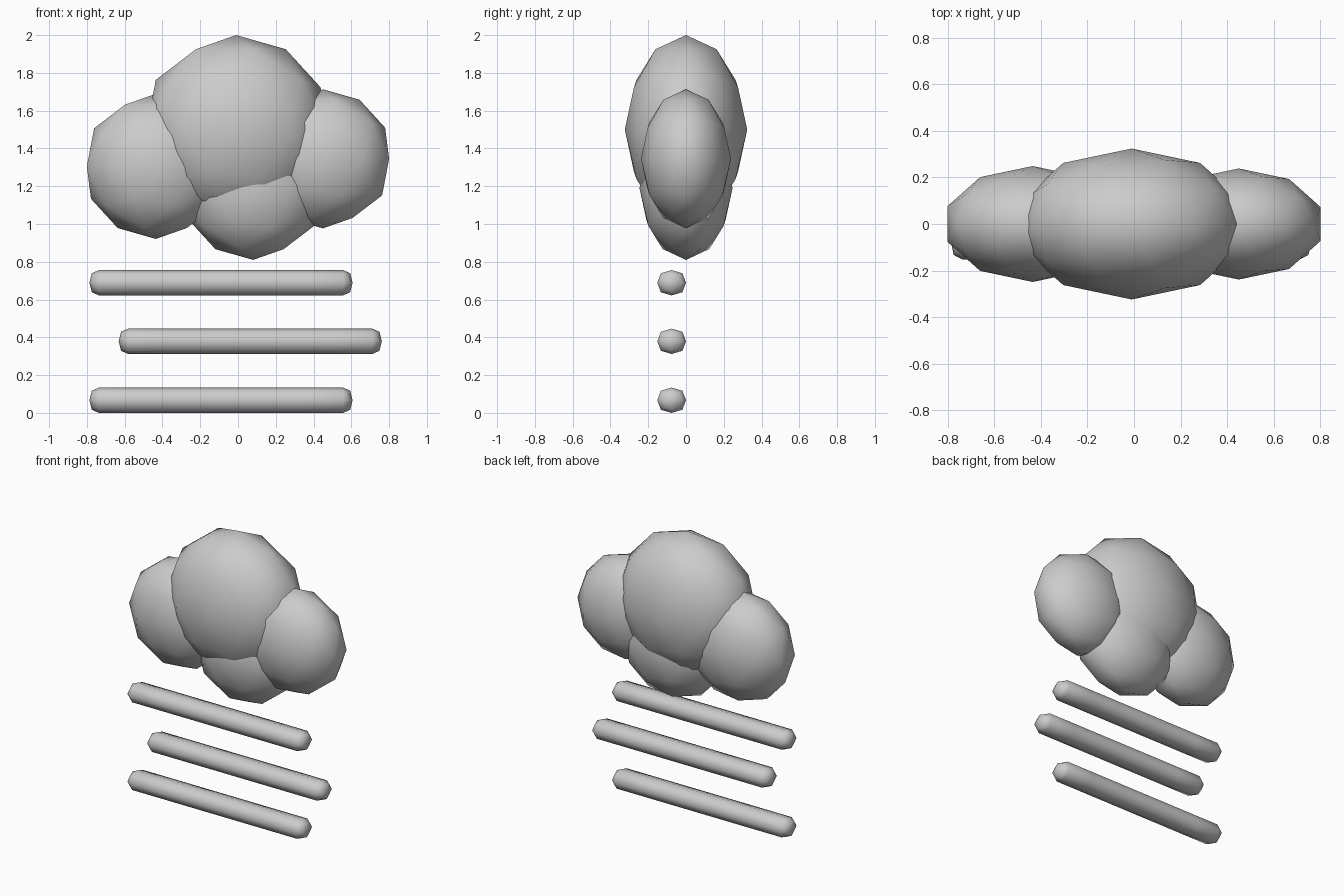
import bpy
import bmesh

if "Cube" in bpy.data.objects:
    bpy.data.objects.remove(bpy.data.objects["Cube"])


def make_object(name, bm):
    mesh = bpy.data.meshes.new(name)
    bm.to_mesh(mesh)
    bm.free()
    for p in mesh.polygons:
        p.use_smooth = True
    obj = bpy.data.objects.new(name, mesh)
    bpy.context.collection.objects.link(obj)
    return obj


def puff(name, x, z, r):
    # low-poly ball, flattened front to back
    bm = bmesh.new()
    bmesh.ops.create_icosphere(bm, subdivisions=2, radius=r)
    bmesh.ops.scale(bm, vec=(1, 0.648, 1), verts=bm.verts)
    make_object(name, bm).location = (x, 0, z)


def wind_bar(name, x, z, length=1.393, depth=0.152, height=0.134, inset=0.1):
    # long box with a loop cut near each end, rounded by one subdivision
    bm = bmesh.new()
    bmesh.ops.create_cube(bm, size=1)
    bmesh.ops.scale(bm, vec=(length, depth, height), verts=bm.verts)
    for s in (-1, 1):
        bmesh.ops.bisect_plane(bm, geom=bm.verts[:] + bm.edges[:] + bm.faces[:],
                               plane_co=(s * (length / 2 - inset), 0, 0),
                               plane_no=(1, 0, 0))
    obj = make_object(name, bm)
    obj.location = (x, -0.076, z)
    sub = obj.modifiers.new("round", 'SUBSURF')
    sub.levels = sub.render_levels = 1
    sub.use_limit_surface = False


# Cloud
puff("cloud_main", -0.01, 1.5, 0.5)
puff("cloud_left", -0.435, 1.305, 0.384)
puff("cloud_right", 0.45, 1.345, 0.368)
puff("cloud_bottom", 0.08, 1.19, 0.38)

# Bars under the cloud, the middle one shifted sideways
wind_bar("bar_top", -0.09, 0.689)
wind_bar("bar_middle", 0.065, 0.379)
wind_bar("bar_bottom", -0.09, 0.067)
